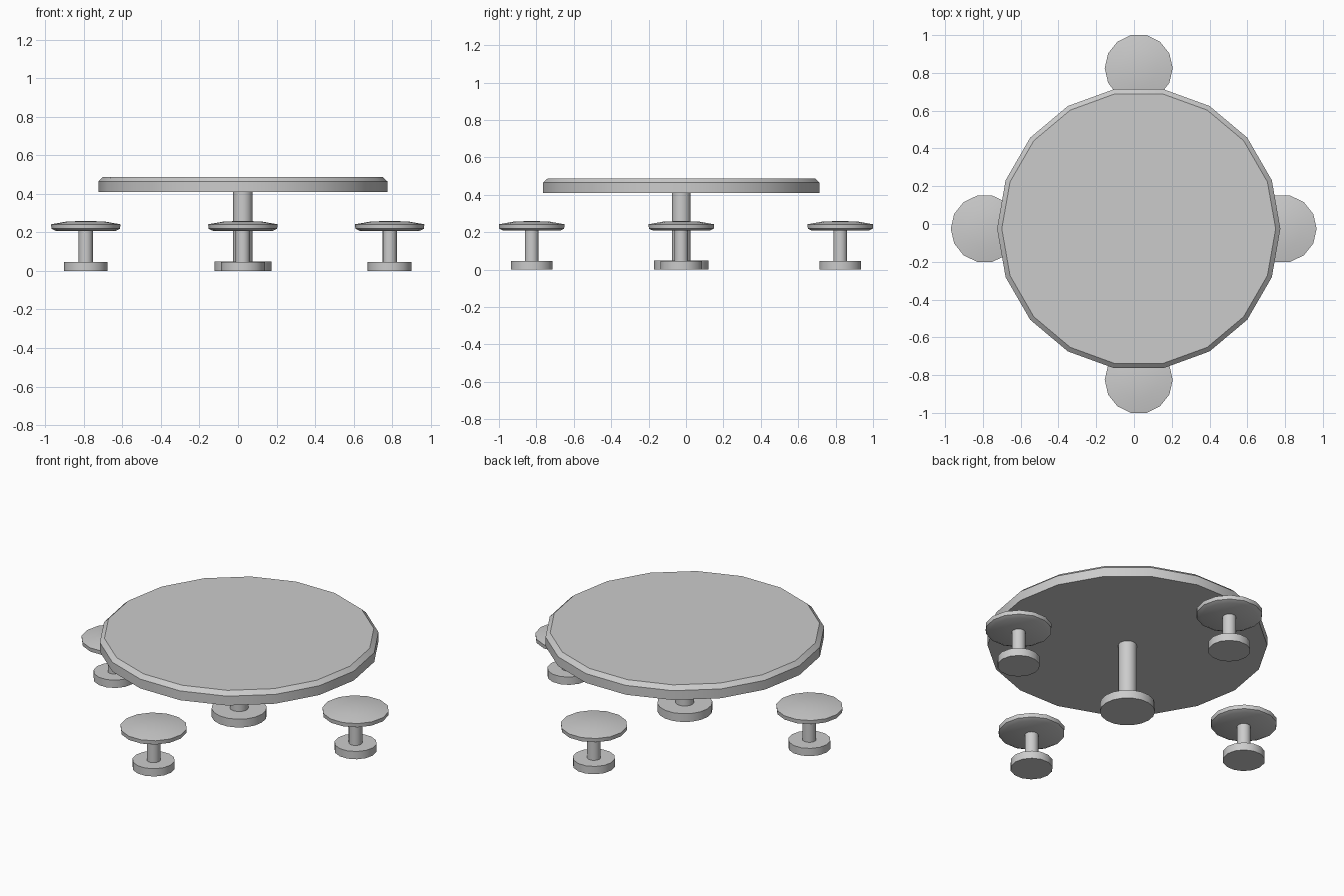
import bpy, bmesh
from math import cos, sin, tau, radians

cube = bpy.data.objects.get("Cube")
if cube:
    bpy.data.objects.remove(cube)

GREY = (0.6, 0.6, 0.6, 1)
mat = bpy.data.materials.new("light grey")
mat.use_nodes = True
mat.diffuse_color = GREY
mat.node_tree.nodes["Principled BSDF"].inputs["Base Color"].default_value = GREY


def lathe(name, profile, sides, x, y):
    """Revolve (radius, z) points, listed bottom to top, into a closed solid."""
    bm = bmesh.new()
    rings = []
    for r, z in profile:
        if r == 0:
            rings.append([bm.verts.new((0, 0, z))] * sides)
        else:
            rings.append([bm.verts.new((r * cos(tau * i / sides), r * sin(tau * i / sides), z))
                          for i in range(sides)])
    for low, high in zip(rings, rings[1:]):
        for i in range(sides):
            j = (i + 1) % sides
            corners = list(dict.fromkeys((low[i], low[j], high[j], high[i])))
            bm.faces.new(corners)
    # flat caps where the profile does not end on the axis
    if profile[0][0]:
        bm.faces.new(rings[0][::-1])
    if profile[-1][0]:
        bm.faces.new(rings[-1])
    bmesh.ops.recalc_face_normals(bm, faces=bm.faces)
    mesh = bpy.data.meshes.new(name)
    bm.to_mesh(mesh)
    bm.free()
    mesh.materials.append(mat)
    obj = bpy.data.objects.new(name, mesh)
    obj.location = (x, y, 0)
    bpy.context.collection.objects.link(obj)
    bpy.ops.object.select_all(action='DESELECT')
    obj.select_set(True)
    bpy.context.view_layer.objects.active = obj
    bpy.ops.object.shade_smooth_by_angle(angle=radians(30))
    return obj


# Table: bevelled top, column and foot
CX, CY = 0.025, -0.025
lathe("table_top", [(0.75, 0.41), (0.75, 0.465), (0.725, 0.488)], 18, CX, CY)
lathe("table_column", [(0.05, 0.04), (0.05, 0.415)], 18, CX, CY)
lathe("table_foot", [(0.148, 0), (0.148, 0.049)], 18, CX, CY)

# Four stools around the table
SEAT = [(0.155, 0.208), (0.178, 0.219), (0.18, 0.242), (0.1, 0.256), (0, 0.26)]
STOOLS = {"left": (0.787, CY), "right": (-0.79, CY), "back": (CX, 0.825), "front": (CX, -0.825)}
for side, (x, y) in STOOLS.items():
    lathe(side + "_stool_seat", SEAT, 14, x, y)
    lathe(side + "_stool_post", [(0.037, 0.04), (0.037, 0.212)], 14, x, y)
    lathe(side + "_stool_foot", [(0.114, 0), (0.114, 0.046)], 14, x, y)
